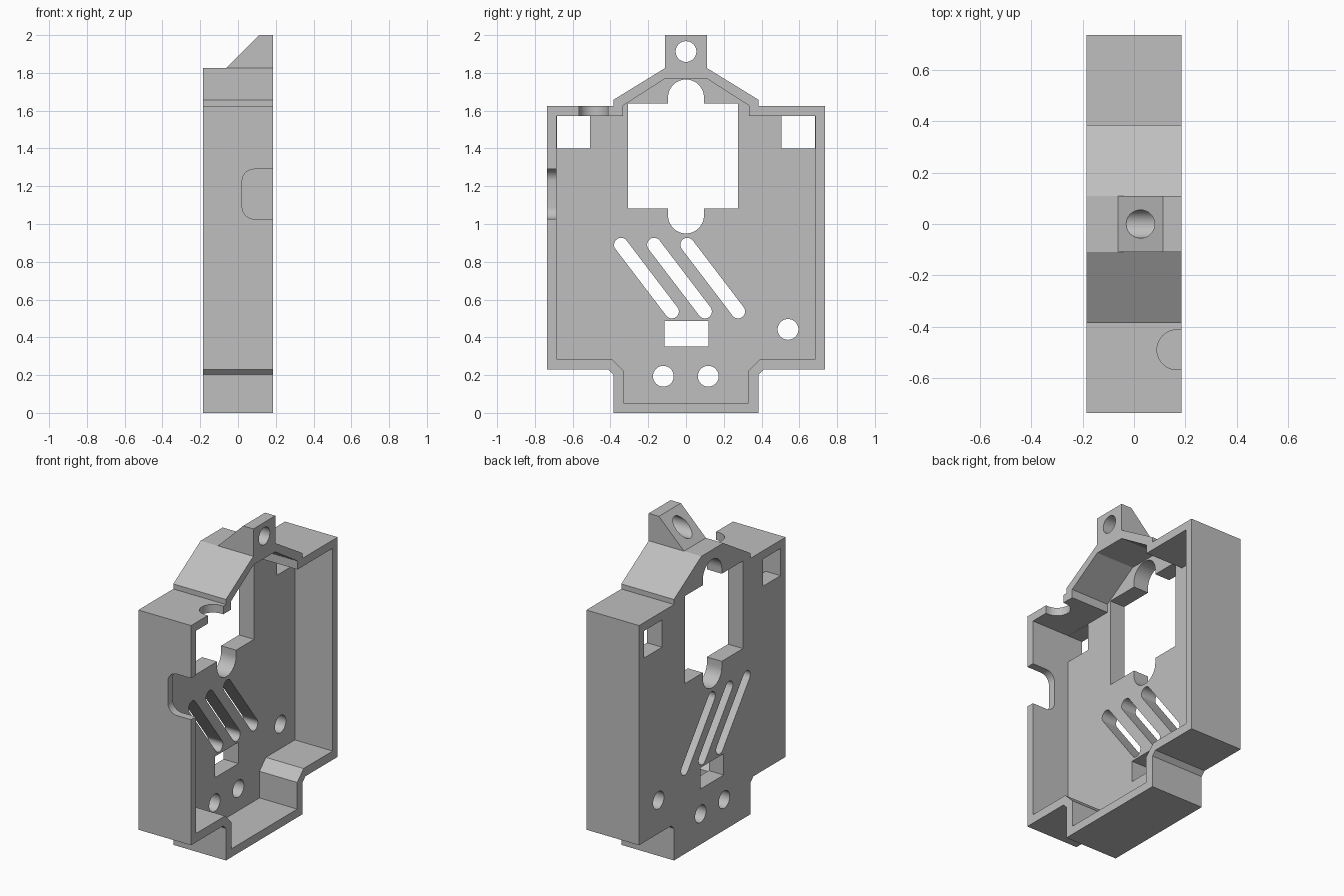
import bpy, bmesh, math
from mathutils import Vector

if "Cube" in bpy.data.objects:
    bpy.data.objects.remove(bpy.data.objects["Cube"])

X0, X1, FLOOR = -0.185, 0.185, -0.08

grey = bpy.data.materials.new("plain_grey")
grey.diffuse_color = (0.52, 0.52, 0.52, 1)
grey.use_nodes = True
grey.node_tree.nodes["Principled BSDF"].inputs["Base Color"].default_value = grey.diffuse_color


def prism(name, pts, axis, lo, hi):
    """Extrude a 2D outline along an axis: X uses (y,z), Y uses (x,z), Z uses (x,y)."""
    place = {"X": lambda a, b, t: (t, a, b),
             "Y": lambda a, b, t: (a, t, b),
             "Z": lambda a, b, t: (a, b, t)}[axis]
    bm = bmesh.new()
    base = bm.faces.new([bm.verts.new(place(a, b, lo)) for a, b in pts])
    ext = bmesh.ops.extrude_face_region(bm, geom=[base])
    moved = [v for v in ext["geom"] if isinstance(v, bmesh.types.BMVert)]
    bmesh.ops.translate(bm, verts=moved, vec=Vector(place(0, 0, hi - lo)))
    bmesh.ops.recalc_face_normals(bm, faces=bm.faces)
    mesh = bpy.data.meshes.new(name)
    bm.to_mesh(mesh)
    bm.free()
    mesh.materials.append(grey)
    obj = bpy.data.objects.new(name, mesh)
    bpy.context.collection.objects.link(obj)
    return obj


def combine(target, tool, operation="DIFFERENCE"):
    """Apply a boolean and discard the tool object."""
    mod = target.modifiers.new("combine", "BOOLEAN")
    mod.operation, mod.solver, mod.object = operation, "EXACT", tool
    bpy.context.view_layer.objects.active = target
    bpy.ops.object.modifier_apply(modifier=mod.name)
    bpy.data.objects.remove(tool)


def mirrored(half):
    return half + [(-a, b) for a, b in reversed(half)]


def box(a0, a1, b0, b1):
    return [(a0, b0), (a1, b0), (a1, b1), (a0, b1)]


def arc(c, r, start, end, n):
    return [(c[0] + r * math.cos(math.radians(start + (end - start) * i / n)),
             c[1] + r * math.sin(math.radians(start + (end - start) * i / n)))
            for i in range(n + 1)]


def circle(c, r, n=32):
    return arc(c, r, 0, 360, n)[:-1]


def slot(p, q, r):
    ang = math.degrees(math.atan2(q[1] - p[1], q[0] - p[0]))
    return arc(q, r, ang - 90, ang + 90, 12) + arc(p, r, ang + 90, ang + 270, 12)


# Outer shell with stepped foot and gabled top
body = prism("housing", mirrored([
    (0.385, 0), (0.385, 0.203), (0.412, 0.23), (0.735, 0.23), (0.735, 1.625),
    (0.385, 1.625), (0.385, 1.657), (0.11, 1.826)]), "X", X0, X1)

# Hanging lug with sloped back
lug = prism("hanging_lug", [(-0.063, 1.80), (X1, 1.80), (X1, 2.0), (0.113, 2.0),
                            (-0.063, 1.826)], "Y", -0.11, 0.11)
combine(body, lug, "UNION")

# Open cavity
combine(body, prism("cavity", mirrored([
    (0.33, 0.053), (0.33, 0.222), (0.394, 0.286), (0.685, 0.286), (0.685, 1.573),
    (0.333, 1.573), (0.333, 1.627), (0.108, 1.771)]), "X", FLOOR, 0.4))

# Large window with a rounded bay above and below
window = ([(-0.307, 1.081), (-0.095, 1.081)] + arc((0, 1.045), 0.095, 180, 360, 20)
          + [(0.095, 1.081), (0.275, 1.081), (0.275, 1.637), (0.095, 1.637)]
          + arc((0, 1.67), 0.095, 0, 180, 20) + [(-0.095, 1.637), (-0.307, 1.637)])

# Openings through the back plate
openings = [window,
            box(-0.684, -0.507, 1.4, 1.572), box(0.505, 0.684, 1.4, 1.572),
            box(-0.114, 0.118, 0.352, 0.487)]
openings += [circle(c, 0.055) for c in [(0.54, 0.442), (-0.12, 0.194), (0.118, 0.194)]]
openings += [slot((y, 0.89), (y + 0.269, 0.537), 0.037) for y in (-0.344, -0.169, 0.007)]
for outline in openings:
    combine(body, prism("opening", outline, "X", -0.3, 0.0))

# Lug hole
combine(body, prism("lug_hole", circle((0, 1.913), 0.055), "X", -0.3, 0.3))

# Rounded cable notch in the top wall
combine(body, prism("top_notch", [(0.3, -0.567), (0.3, -0.412)]
                    + arc((0.167, -0.4895), 0.0775, 90, 270, 20), "Z", 1.5, 1.7))

# Rounded notch in the side wall
combine(body, prism("side_notch", [(0.3, 1.027), (0.3, 1.29)]
                    + arc((0.085, 1.227), 0.063, 90, 180, 10)
                    + arc((0.085, 1.09), 0.063, 180, 270, 10), "Y", -0.8, -0.6))

# Smooth the curved walls, keep edges crisp
bpy.ops.object.select_all(action="DESELECT")
body.select_set(True)
bpy.context.view_layer.objects.active = body
bpy.ops.object.shade_smooth_by_angle(angle=math.radians(25))
